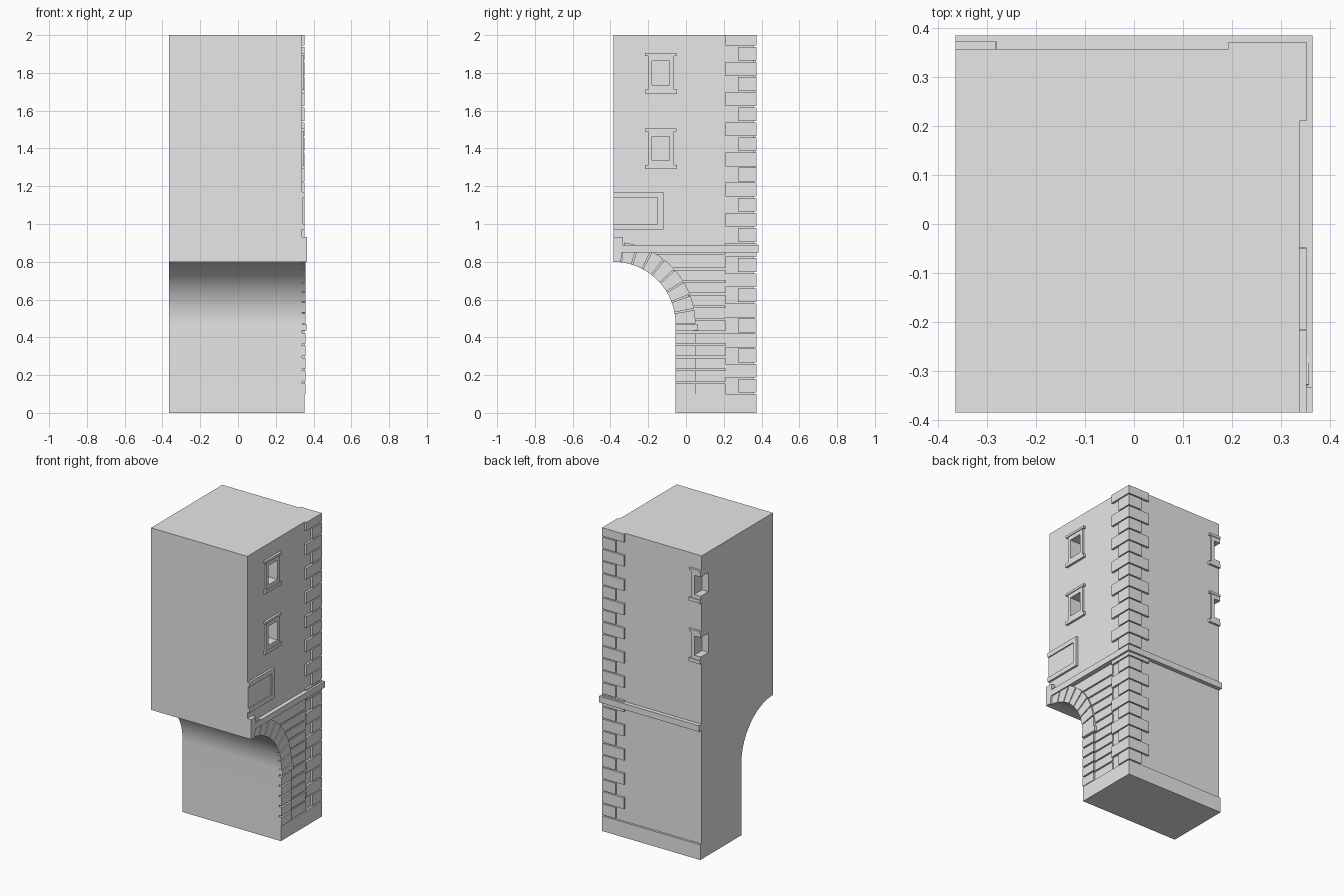
import bpy, bmesh, math
from mathutils import Vector

if "Cube" in bpy.data.objects:
    bpy.data.objects.remove(bpy.data.objects["Cube"])

# Wall planes: cut side, ornamented side, front, back, top
W, E, F, B, TOP = -0.365, 0.338, -0.385, 0.358, 2.0
SPRING, R_IN, R_OUT = 0.47, 0.33, 0.435

stone = bpy.data.materials.new("grey_stone")
stone.use_nodes = True
stone.diffuse_color = (0.8, 0.8, 0.8, 1)
stone.node_tree.nodes["Principled BSDF"].inputs["Base Color"].default_value = (0.8, 0.8, 0.8, 1)


def prism(bm, points, offset):
    """Extrude a flat outline along an offset vector."""
    face = bm.faces.new([bm.verts.new(p) for p in points])
    new = bmesh.ops.extrude_face_region(bm, geom=[face])["geom"]
    bmesh.ops.translate(bm, vec=offset, verts=[g for g in new if isinstance(g, bmesh.types.BMVert)])


def east(bm, outline, depth, start=E):
    """Raise a (y, z) outline from the ornamented side wall."""
    prism(bm, [(start, y, z) for y, z in outline], Vector((depth, 0, 0)))


def back(bm, outline, depth, start=B):
    """Raise an (x, z) outline from the back wall."""
    prism(bm, [(x, start, z) for x, z in outline], Vector((0, depth, 0)))


def rect(u0, u1, z0, z1):
    return [(u0, z0), (u1, z0), (u1, z1), (u0, z1)]


def corner(bm, y0, x0, depth, z0, z1):
    """L-shaped block wrapping the back corner."""
    foot = [(E, y0), (E + depth, y0), (E + depth, B + depth), (x0, B + depth), (x0, B), (E, B)]
    prism(bm, [(x, y, z0) for x, y in foot], Vector((0, 0, z1 - z0)))


def finish(name, bm):
    bmesh.ops.recalc_face_normals(bm, faces=bm.faces)
    mesh = bpy.data.meshes.new(name)
    bm.to_mesh(mesh)
    bm.free()
    mesh.materials.append(stone)
    obj = bpy.data.objects.new(name, mesh)
    bpy.context.collection.objects.link(obj)
    return obj


def polar(r, a):
    """Point on the arch, with the angle measured from the crown."""
    return F + r * math.sin(a), SPRING + r * math.cos(a)


# Main body with a half-arch passage
bm = bmesh.new()
arc = [polar(R_IN, math.radians(90 * i / 32)) for i in range(33)]
east(bm, arc + [(F + R_IN, 0), (B, 0), (B, TOP), (F, TOP)], E - W, W)
body = finish("tower_body", bm)

# Recessed window openings
WINDOWS, RECESS = (1.8, 1.4), 0.07
SIDE_Y, HALF = -0.133, 0.046
bm = bmesh.new()
for z in WINDOWS:
    east(bm, rect(SIDE_Y - HALF, SIDE_Y + HALF, z - 0.063, z + 0.063), 0.2, E - RECESS)
    back(bm, rect(W - HALF, W + HALF, z - 0.063, z + 0.063), 0.2, B - RECESS)
cutter = finish("window_cutter", bm)
cutter.hide_render = True
cut = body.modifiers.new("windows", 'BOOLEAN')
cut.object, cut.operation, cut.solver = cutter, 'DIFFERENCE', 'EXACT'
bpy.context.view_layer.objects.active = body
body.select_set(True)
bpy.ops.object.modifier_apply(modifier=cut.name)
bpy.data.objects.remove(cutter)
bpy.ops.object.shade_smooth_by_angle(angle=math.radians(30))

# Window surrounds: jambs, head, lintel and sill
bm = bmesh.new()
for z in WINDOWS:
    for place, mid, low in ((east, SIDE_Y, -9), (back, W, W)):
        def bar(u0, u1, z0, z1, d):
            place(bm, rect(max(mid + u0, low), mid + u1, z + z0, z + z1), d)
        bar(HALF, 0.069, -0.088, 0.09, 0.01)
        if place is east:
            bar(-0.069, -HALF, -0.088, 0.09, 0.01)
        bar(-HALF, HALF, 0.063, 0.09, 0.01)
        bar(-HALF, HALF, -0.088, -0.063, 0.01)
        bar(-0.083, 0.083, 0.09, 0.105, 0.015)
        bar(-0.085, 0.085, -0.11, -0.088, 0.015)
finish("window_surrounds", bm)

# Alternating corner stones
bm = bmesh.new()
for i in range(24):
    z = 0.1433 + 0.0799 * i
    y0, x0 = (0.275, 0.255) if i % 2 == 0 else (0.21, 0.193)
    corner(bm, y0, x0, 0.014, max(z - 0.0365, 0.1), min(z + 0.0365, TOP))
finish("corner_stones", bm)

# Plinth and string course
bm = bmesh.new()
corner(bm, F + R_IN, W, 0.014, 0, 0.1)
finish("plinth", bm)
bm = bmesh.new()
corner(bm, -0.338, W, 0.027, 0.85, 0.89)
finish("string_course", bm)

# Grooved wall courses between the arch and the corner
bm = bmesh.new()
PITCH, GAP = 0.0667, 0.01
for i in range(11):
    z0 = 0.1 + PITCH * i
    z1 = min(z0 + PITCH - GAP, 0.85) if i < 10 else 0.84
    left = []
    for k in range(5):
        z = z1 + (z0 - z1) * k / 4
        rise = max(z - SPRING, 0)
        left.append((F + math.sqrt((R_OUT - 0.01) ** 2 - rise ** 2), z))
    east(bm, left + [(0.21, z0), (0.21, z1)], 0.008)
finish("wall_courses", bm)

# Jamb blocks and impost
bm = bmesh.new()
for i in range(5):
    z0 = 0.1 + PITCH * i
    east(bm, rect(F + R_IN, F + R_OUT, z0, z0 + PITCH - GAP), 0.019)
finish("arch_jamb", bm)
bm = bmesh.new()
east(bm, rect(F + R_IN, 0.062, 0.435, SPRING), 0.024)
finish("impost", bm)

# Wedge stones and keystone of the arch
bm = bmesh.new()
COUNT, KEY = 8, math.radians(7)
step = (math.pi / 2 - KEY) / COUNT
for i in range(COUNT):
    a0 = KEY + step * i + 0.01
    a1 = KEY + step * (i + 1) - 0.01
    angles = [a0 + (a1 - a0) * k / 4 for k in range(5)]
    east(bm, [polar(R_IN, a) for a in angles] + [polar(R_OUT, a) for a in reversed(angles)], 0.019)
finish("arch_stones", bm)
bm = bmesh.new()
inner = [polar(R_IN, KEY * k / 3) for k in range(4)]
east(bm, inner + [(-0.333, 0.93), (F, 0.93)], 0.027)
finish("keystone", bm)

# Framed panel, cut off at the front
bm = bmesh.new()
east(bm, rect(F, -0.15, 1.0, 1.14), 0.006)
east(bm, [(F, 0.97), (-0.12, 0.97), (-0.12, 1.17), (F, 1.17),
          (F, 1.14), (-0.15, 1.14), (-0.15, 1.0), (F, 1.0)], 0.014)
finish("wall_panel", bm)
